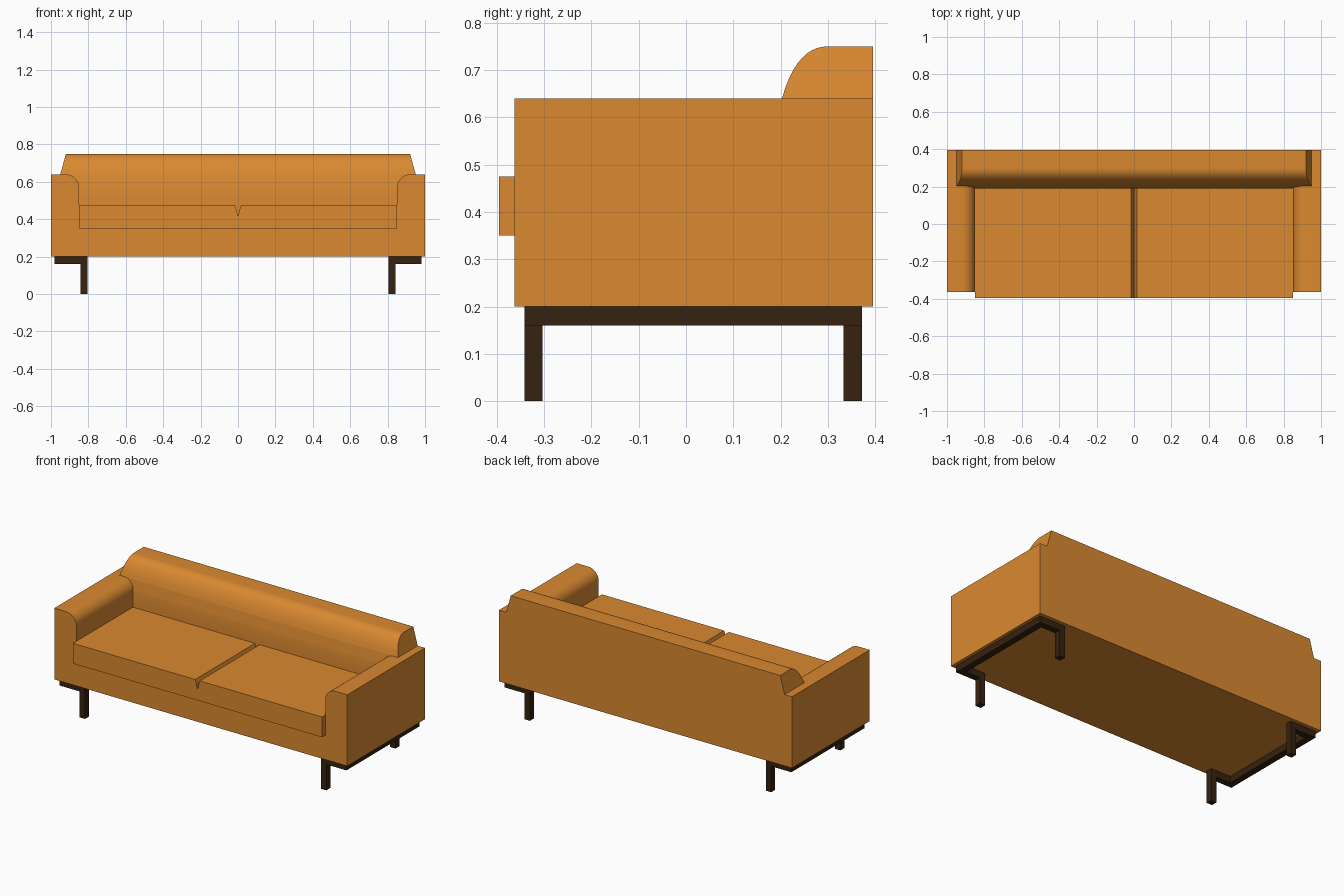
import bpy, bmesh, math

if "Cube" in bpy.data.objects:
    bpy.data.objects.remove(bpy.data.objects["Cube"])


def material(name, rgb):
    m = bpy.data.materials.new(name)
    m.diffuse_color = (*rgb, 1)
    m.use_nodes = True
    m.node_tree.nodes["Principled BSDF"].inputs["Base Color"].default_value = m.diffuse_color
    return m


ORANGE = material("orange_fabric", (0.70, 0.25, 0.03))
DARK = material("dark_wood", (0.035, 0.016, 0.005))


def finish(name, bm, mat):
    bmesh.ops.recalc_face_normals(bm, faces=bm.faces)
    me = bpy.data.meshes.new(name)
    bm.to_mesh(me)
    bm.free()
    me.materials.append(mat)
    ob = bpy.data.objects.new(name, me)
    bpy.context.collection.objects.link(ob)
    return ob


def prism(name, loop_a, loop_b, mat, caps=None):
    """Solid between two matching loops; caps lists the index groups of the end faces."""
    bm = bmesh.new()
    a = [bm.verts.new(p) for p in loop_a]
    b = [bm.verts.new(p) for p in loop_b]
    n = len(a)
    for i in range(n):
        j = (i + 1) % n
        bm.faces.new((a[i], a[j], b[j], b[i]))
    for cap in caps or [range(n)]:
        bm.faces.new([a[i] for i in cap])
        bm.faces.new([b[i] for i in reversed(cap)])
    return finish(name, bm, mat)


def along_y(name, profile, y0, y1, mat):
    return prism(name, [(x, y0, z) for x, z in profile],
                 [(x, y1, z) for x, z in profile], mat)


def mirrored(half):
    return half + [(-x, z) for x, z in reversed(half)]


def smooth(ob):
    bpy.ops.object.select_all(action='DESELECT')
    ob.select_set(True)
    bpy.context.view_layer.objects.active = ob
    bpy.ops.object.shade_smooth_by_angle(angle=math.radians(30))


# Base and both arms: U profile with rounded inner arm edges
arc = [(0.92 - 0.07 * math.sin(t), 0.57 + 0.07 * math.cos(t))
       for t in (math.pi / 2 * i / 8 for i in range(9))]
half = [(1.0, 0.2), (1.0, 0.64)] + arc + [(0.85, 0.35)]
body = along_y("base_and_arms", mirrored(half), -0.363, 0.395, ORANGE)

# Backrest: curved side profile, ends tapering above the arms
lower = [(0.395, 0.64), (0.395, 0.3), (0.189, 0.3), (0.189, 0.5), (0.191, 0.57), (0.203, 0.64)]
ctrl = [(0.203, 0.64), (0.225, 0.72), (0.26, 0.75), (0.30, 0.75)]
upper = []
for i in range(1, 11):
    t = i / 10
    w = ((1 - t) ** 3, 3 * t * (1 - t) ** 2, 3 * t * t * (1 - t), t ** 3)
    upper.append(tuple(sum(k * p[c] for k, p in zip(w, ctrl)) for c in (0, 1)))
profile = lower + upper + [(0.395, 0.75)]


def end_x(z):
    return 0.95 - 0.03 * max(0, z - 0.64) / 0.11


back = prism("backrest", [(-end_x(z), y, z) for y, z in profile],
             [(end_x(z), y, z) for y, z in profile], ORANGE,
             caps=[list(range(6)), list(range(5, len(profile))) + [0]])

# Join the backrest into the body
bpy.context.view_layer.objects.active = body
mod = body.modifiers.new("join_back", 'BOOLEAN')
mod.operation = 'UNION'
mod.solver = 'EXACT'
mod.object = back
bpy.ops.object.modifier_apply(modifier=mod.name)
bpy.data.objects.remove(back)
body.name = "sofa_body"
smooth(body)

# Seat cushions with a V seam in the middle
half = [(0.85, 0.35), (0.85, 0.475), (0.016, 0.475), (0.009, 0.455)]
seat = along_y("seat_cushions", half + [(0, 0.415)] + [(-x, z) for x, z in reversed(half)],
               -0.395, 0.195, ORANGE)

# Leg frames: side rail with inward prongs, and a leg under each prong
for s, side in ((-1, "left"), (1, "right")):
    y0, y1, w = -0.342, 0.372, 0.039
    rail = [(0.98, y0), (0.98, y1), (0.805, y1), (0.805, y1 - w),
            (0.94, y1 - w), (0.94, y0 + w), (0.805, y0 + w), (0.805, y0)]
    prism(side + "_rail", [(s * x, y, 0.16) for x, y in rail],
          [(s * x, y, 0.2) for x, y in rail], DARK)
    for ya, end in ((y0, "front"), (y1 - w, "back")):
        leg = [(0.805, ya), (0.842, ya), (0.842, ya + w), (0.805, ya + w)]
        prism(f"{end}_{side}_leg", [(s * x, y, 0) for x, y in leg],
              [(s * x, y, 0.16) for x, y in leg], DARK)
